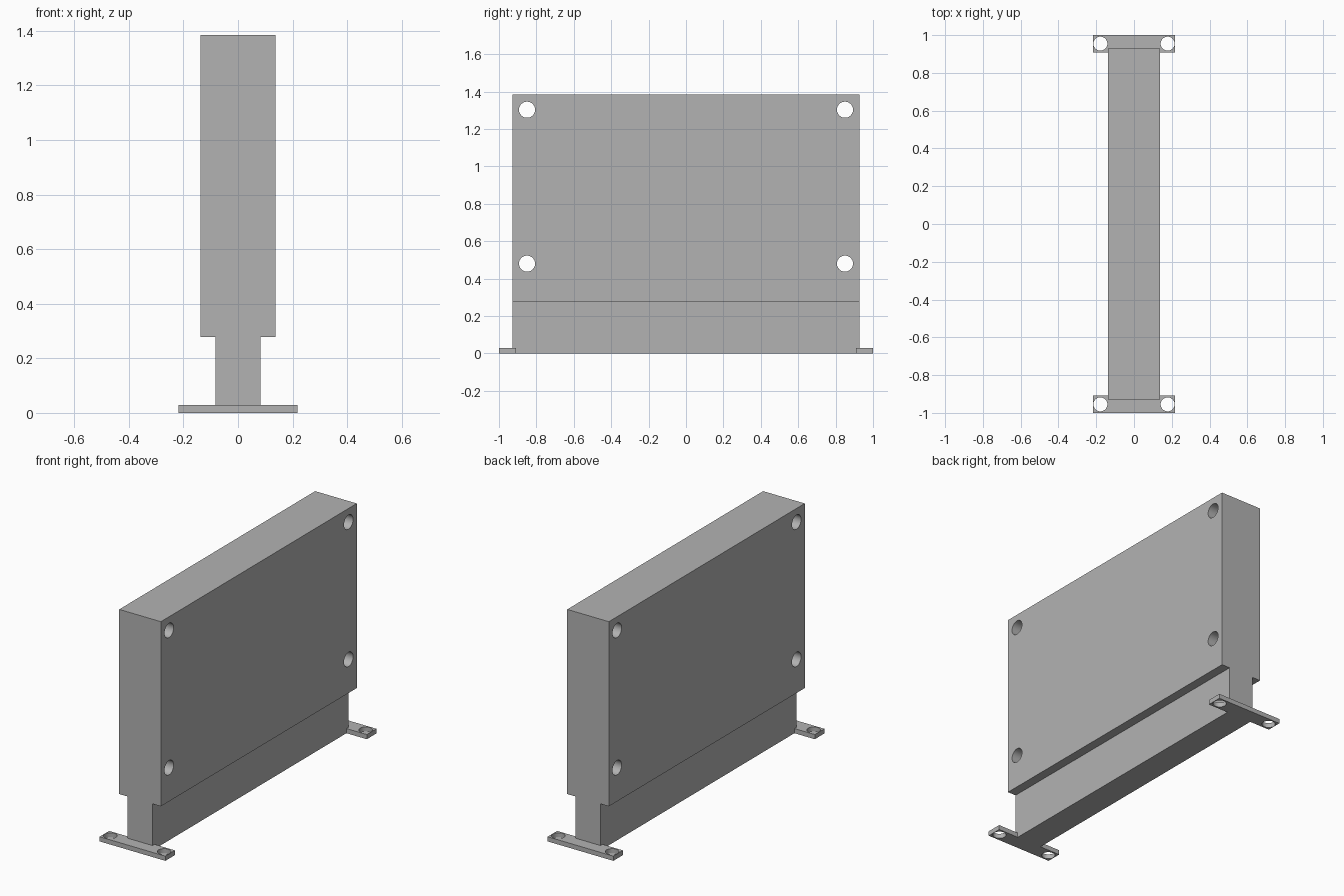
import bpy
import bmesh
from math import radians
from mathutils import Matrix, Vector

if "Cube" in bpy.data.objects:
    bpy.data.objects.remove(bpy.data.objects["Cube"], do_unlink=True)

# Main dimensions
BODY_X, STEM_X, FOOT_X = 0.138, 0.083, 0.218
BODY_Y, FOOT_IN, FOOT_OUT = 0.928, 0.909, 1.0
STEM_Z, BODY_Z, FOOT_Z = 0.278, 1.385, 0.028

grey = bpy.data.materials.new("plain grey")
grey.use_nodes = True
grey.diffuse_color = (0.45, 0.45, 0.45, 1)
grey.node_tree.nodes["Principled BSDF"].inputs["Base Color"].default_value = grey.diffuse_color


def add_object(name, bm):
    bmesh.ops.recalc_face_normals(bm, faces=bm.faces)
    mesh = bpy.data.meshes.new(name)
    bm.to_mesh(mesh)
    bm.free()
    mesh.materials.append(grey)
    obj = bpy.data.objects.new(name, mesh)
    bpy.context.collection.objects.link(obj)
    return obj


def extrude_outline(name, points, direction):
    bm = bmesh.new()
    face = bm.faces.new([bm.verts.new(p) for p in points])
    ext = bmesh.ops.extrude_face_region(bm, geom=[face], use_keep_orig=True)
    moved = [v for v in ext["geom"] if isinstance(v, bmesh.types.BMVert)]
    bmesh.ops.translate(bm, verts=moved, vec=direction)
    return add_object(name, bm)


def drill(obj, centres, radius, axis):
    """Cut round through holes along an axis."""
    bm = bmesh.new()
    turn = Vector((0, 0, 1)).rotation_difference(Vector(axis)).to_matrix().to_4x4()
    for c in centres:
        bmesh.ops.create_cone(bm, cap_ends=True, segments=48, radius1=radius,
                              radius2=radius, depth=0.6,
                              matrix=Matrix.Translation(c) @ turn)
    cutter = add_object("hole_cutter", bm)
    cutter.hide_render = True
    mod = obj.modifiers.new("holes", 'BOOLEAN')
    mod.operation = 'DIFFERENCE'
    mod.solver = 'EXACT'
    mod.object = cutter
    bpy.ops.object.select_all(action='DESELECT')
    obj.select_set(True)
    bpy.context.view_layer.objects.active = obj
    bpy.ops.object.modifier_apply(modifier=mod.name)
    bpy.data.objects.remove(cutter, do_unlink=True)
    bpy.ops.object.shade_smooth_by_angle(angle=radians(30))


# Thick panel on a narrower stem, one stepped profile
half = [(STEM_X, 0), (STEM_X, STEM_Z), (BODY_X, STEM_Z), (BODY_X, BODY_Z)]
profile = half + [(-x, z) for x, z in reversed(half)]
panel = extrude_outline("panel_and_stem", [(x, -BODY_Y, z) for x, z in profile],
                        (0, 2 * BODY_Y, 0))
drill(panel, [(0, y, z) for y in (-0.85, 0.85) for z in (0.48, 1.303)], 0.043, (1, 0, 0))

# Mounting feet, notched around the stem ends
for name, s in (("front_foot", -1), ("back_foot", 1)):
    half = [(FOOT_X, FOOT_OUT), (FOOT_X, FOOT_IN), (STEM_X, FOOT_IN), (STEM_X, BODY_Y)]
    outline = half + [(-x, y) for x, y in reversed(half)]
    foot = extrude_outline(name, [(x, s * y, 0) for x, y in outline], (0, 0, FOOT_Z))
    drill(foot, [(x, s * 0.955, 0) for x in (-0.178, 0.178)], 0.037, (0, 0, 1))
